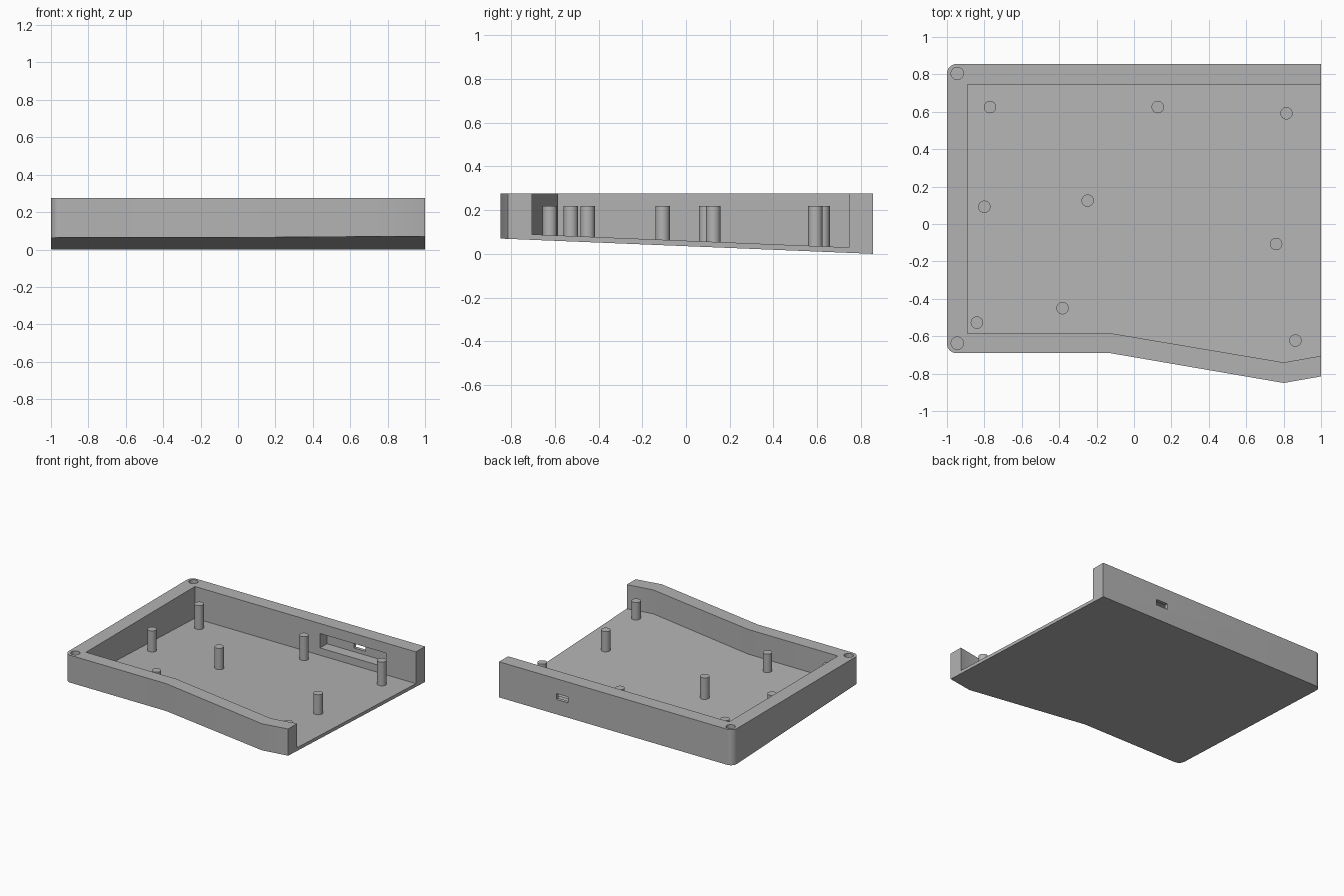
import bpy, bmesh, math
from mathutils import Matrix

old = bpy.data.objects.get("Cube")
if old:
    bpy.data.objects.remove(old, do_unlink=True)

grey = bpy.data.materials.new("plain grey")
grey.use_nodes = True
colour = (0.45, 0.45, 0.45, 1)
grey.diffuse_color = colour
grey.node_tree.nodes["Principled BSDF"].inputs["Base Color"].default_value = colour

TOP = 0.275
PIN_R = 0.033


def underside(y):
    return (0.855 - y) * 0.041


def floor_z(y):
    return underside(y) + 0.025


def make_object(name, bm):
    bmesh.ops.recalc_face_normals(bm, faces=bm.faces)
    mesh = bpy.data.meshes.new(name)
    bm.to_mesh(mesh)
    bm.free()
    obj = bpy.data.objects.new(name, mesh)
    bpy.context.collection.objects.link(obj)
    mesh.materials.append(grey)
    return obj


def prism(name, outline, bottom, top):
    """Upright prism whose bottom height follows a function of y."""
    bm = bmesh.new()
    low = [bm.verts.new((x, y, bottom(y))) for x, y in outline]
    high = [bm.verts.new((x, y, top)) for x, y in outline]
    bm.faces.new(low)
    bm.faces.new(high)
    for i in range(len(outline)):
        j = (i + 1) % len(outline)
        bm.faces.new((low[i], low[j], high[j], high[i]))
    return make_object(name, bm)


def box(name, x0, x1, y0, y1, z0, z1):
    return prism(name, [(x0, y0), (x1, y0), (x1, y1), (x0, y1)], lambda y: z0, z1)


def cylinder(name, x, y, z0, z1):
    bm = bmesh.new()
    bmesh.ops.create_cone(bm, cap_ends=True, segments=32, radius1=PIN_R, radius2=PIN_R,
                          depth=z1 - z0, matrix=Matrix.Translation((x, y, (z0 + z1) / 2)))
    return make_object(name, bm)


def smooth(obj):
    bpy.ops.object.select_all(action="DESELECT")
    obj.select_set(True)
    bpy.context.view_layer.objects.active = obj
    bpy.ops.object.shade_smooth_by_angle(angle=math.radians(25))


def arc(cx, cy, r, start):
    return [(cx + r * math.cos(math.radians(start + a)), cy + r * math.sin(math.radians(start + a)))
            for a in range(0, 91, 10)]


def cut(target, cutter):
    cutter.hide_render = True
    bpy.context.view_layer.objects.active = target
    mod = target.modifiers.new("cut", "BOOLEAN")
    mod.operation = "DIFFERENCE"
    mod.solver = "EXACT"
    mod.object = cutter
    bpy.ops.object.modifier_apply(modifier=mod.name)
    bpy.data.objects.remove(cutter, do_unlink=True)


# Wedge-shaped case with two rounded corners
outline = [(1, 0.855)] + arc(-0.95, 0.805, 0.05, 90) + arc(-0.95, -0.64, 0.05, 180)
outline += [(-0.13, -0.69), (0.8, -0.85), (1, -0.815)]
case = prism("case_tray", outline, underside, TOP)

# Hollow interior, open on one side
inner = [(1.2, 0.745), (-0.89, 0.745), (-0.89, -0.585), (-0.12, -0.585),
         (0.8, -0.74), (1.2, -0.67)]
cut(case, prism("interior_cutter", inner, floor_z, 0.5))

# Circuit pocket and connector slot in the rear wall
cut(case, box("pocket_cutter", 0.18, 0.745, 0.7, 0.83, 0.086, 0.197))
cut(case, box("slot_cutter", 0.41, 0.51, 0.8, 0.9, 0.115, 0.16))

# Blind screw holes in the rounded corners
for y in (0.805, -0.637):
    cut(case, cylinder("hole_cutter", -0.945, y, 0.15, 0.4))
smooth(case)

# Support pins standing on the sloped floor
pins = [(-0.77, 0.625), (0.127, 0.625), (0.815, 0.592), (-0.8, 0.092), (-0.248, 0.125),
        (0.76, -0.107), (-0.382, -0.45), (-0.84, -0.527), (0.863, -0.623)]
for n, (x, y) in enumerate(pins, 1):
    smooth(cylinder(f"support_pin_{n}", x, y, floor_z(y) - 0.01, 0.22))
